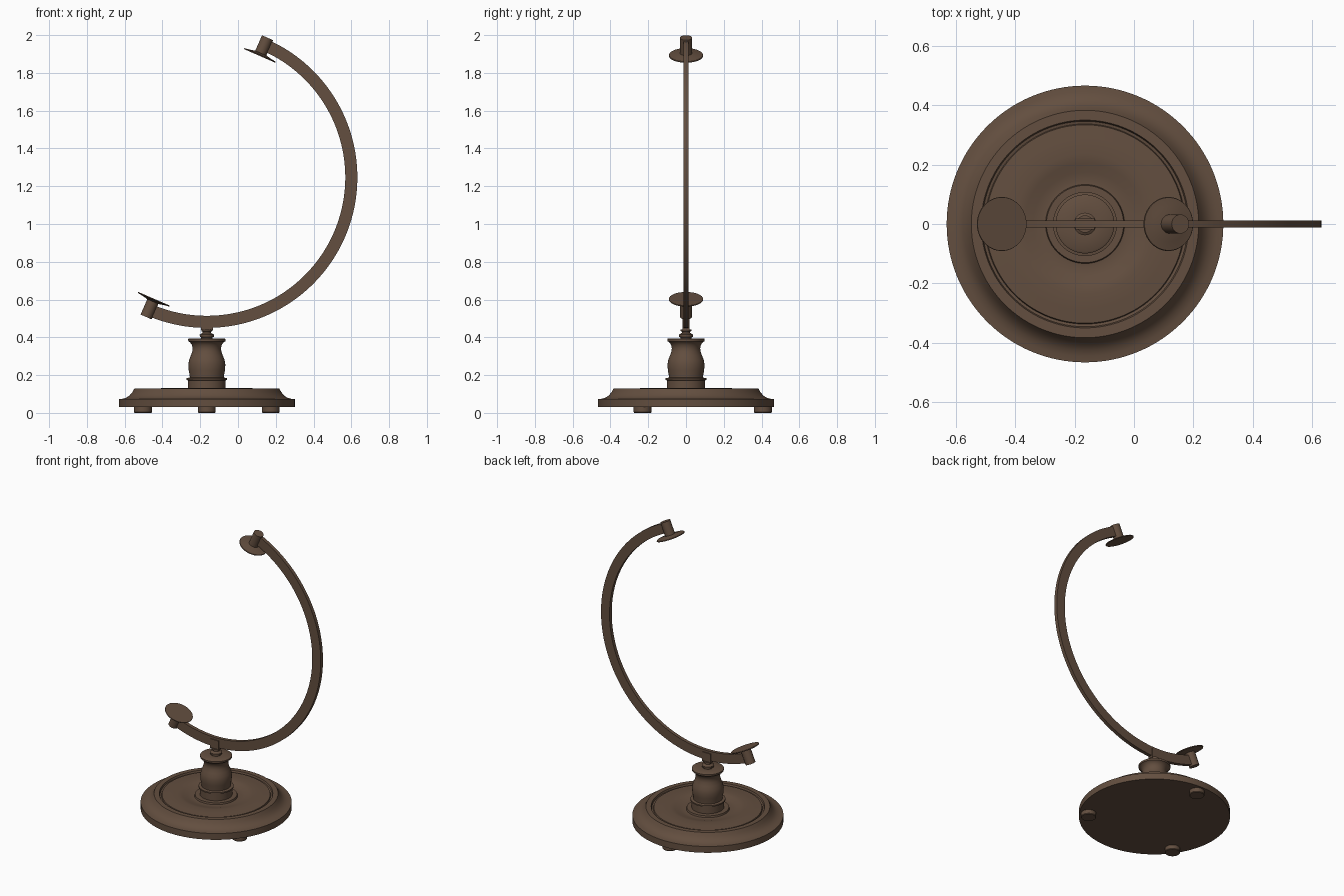
import bpy, bmesh, math
from mathutils import Matrix, Vector

if "Cube" in bpy.data.objects:
    bpy.data.objects.remove(bpy.data.objects["Cube"])

CX = -0.165            # axis of the base
CZ = 1.247             # centre of the arm circle
TILT = math.radians(23.5)

wood = bpy.data.materials.new("dark brown")
wood.diffuse_color = (0.125, 0.077, 0.050, 1)
wood.use_nodes = True
wood.node_tree.nodes["Principled BSDF"].inputs["Base Color"].default_value = wood.diffuse_color


def finish(bm, name, angle=35):
    bmesh.ops.recalc_face_normals(bm, faces=bm.faces[:])
    me = bpy.data.meshes.new(name)
    bm.to_mesh(me)
    bm.free()
    ob = bpy.data.objects.new(name, me)
    bpy.context.collection.objects.link(ob)
    me.materials.append(wood)
    bpy.ops.object.select_all(action='DESELECT')
    ob.select_set(True)
    bpy.context.view_layer.objects.active = ob
    bpy.ops.object.shade_smooth_by_angle(angle=math.radians(angle))
    return ob


def lathe(name, profile, matrix, n=64):
    """Revolve (radius, height) points about local z, capped at both ends."""
    bm = bmesh.new()
    rings = []
    for r, z in profile:
        rings.append([bm.verts.new(matrix @ Vector((r * math.cos(2 * math.pi * i / n),
                                                    r * math.sin(2 * math.pi * i / n), z)))
                      for i in range(n)])
    for a, b in zip(rings, rings[1:]):
        for i in range(n):
            j = (i + 1) % n
            bm.faces.new((a[i], a[j], b[j], b[i]))
    bm.faces.new(rings[0])
    bm.faces.new(rings[-1])
    return finish(bm, name)


axis = Matrix.Translation((CX, 0, 0))

# Round base with moulded edge, groove and dished top
lathe("base", [(0.466, 0.03), (0.466, 0.073), (0.445, 0.075), (0.425, 0.081), (0.408, 0.093),
               (0.394, 0.110), (0.383, 0.130), (0.350, 0.130), (0.346, 0.118), (0.337, 0.116),
               (0.334, 0.124), (0.290, 0.127), (0.235, 0.131), (0.205, 0.126), (0.175, 0.117),
               (0.145, 0.113), (0.133, 0.114), (0.130, 0.125), (0.105, 0.125)], axis, 128)

# Three feet under the base
for i, (x, y) in enumerate([(0, 0.407), (-0.338, -0.23), (0.338, -0.23)]):
    lathe(f"foot_{i + 1}", [(0.044, 0), (0.047, 0.004), (0.047, 0.035)],
          axis @ Matrix.Translation((x, y, 0)), 32)

# Turned pedestal
lathe("pedestal", [(0.100, 0.11), (0.100, 0.172), (0.108, 0.175), (0.108, 0.184), (0.090, 0.187),
                   (0.091, 0.200), (0.096, 0.225), (0.098, 0.255), (0.094, 0.280), (0.085, 0.303),
                   (0.077, 0.325), (0.075, 0.342), (0.079, 0.360), (0.089, 0.374), (0.098, 0.379),
                   (0.099, 0.391), (0.093, 0.395), (0.04, 0.395)], axis)

# Swivel knob on the pedestal
lathe("swivel_knob", [(0.030, 0.39), (0.030, 0.400), (0.037, 0.403), (0.038, 0.414), (0.030, 0.419),
                      (0.022, 0.424), (0.022, 0.430), (0.029, 0.433), (0.029, 0.442)], axis, 48)

# Bracket holding the arm
bm = bmesh.new()
bmesh.ops.create_cube(bm, size=1, matrix=Matrix.Translation((CX, 0, 0.469))
                      @ Matrix.Diagonal((0.064, 0.036, 0.062, 1)))
finish(bm, "arm_bracket")

# Half-circle arm
bm = bmesh.new()
section = [(0.733, -0.012), (0.797, -0.012), (0.797, 0.012), (0.733, 0.012)]
steps = 96
prev = None
for k in range(steps + 1):
    a = -math.pi / 2 - TILT + math.pi * k / steps
    ring = [bm.verts.new((CX + r * math.cos(a), y, CZ + r * math.sin(a))) for r, y in section]
    if prev:
        for i in range(4):
            j = (i + 1) % 4
            bm.faces.new((prev[i], prev[j], ring[j], ring[i]))
    else:
        bm.faces.new(ring)
    prev = ring
bm.faces.new(prev)
finish(bm, "half_circle_arm")

# Pegs and thin dished plates at both ends of the arm, along the tilted axis
for label, turn in (("upper", 0), ("lower", math.pi)):
    m = Matrix.Translation((CX, 0, CZ)) @ Matrix.Rotation(TILT + turn, 4, 'Y')
    lathe(f"{label}_peg", [(0.032, 0.712), (0.032, 0.806)], m, 40)
    lathe(f"{label}_plate", [(0.090, 0.701), (0.091, 0.704), (0.089, 0.707),
                             (0.060, 0.711), (0.034, 0.717)], m, 64)
